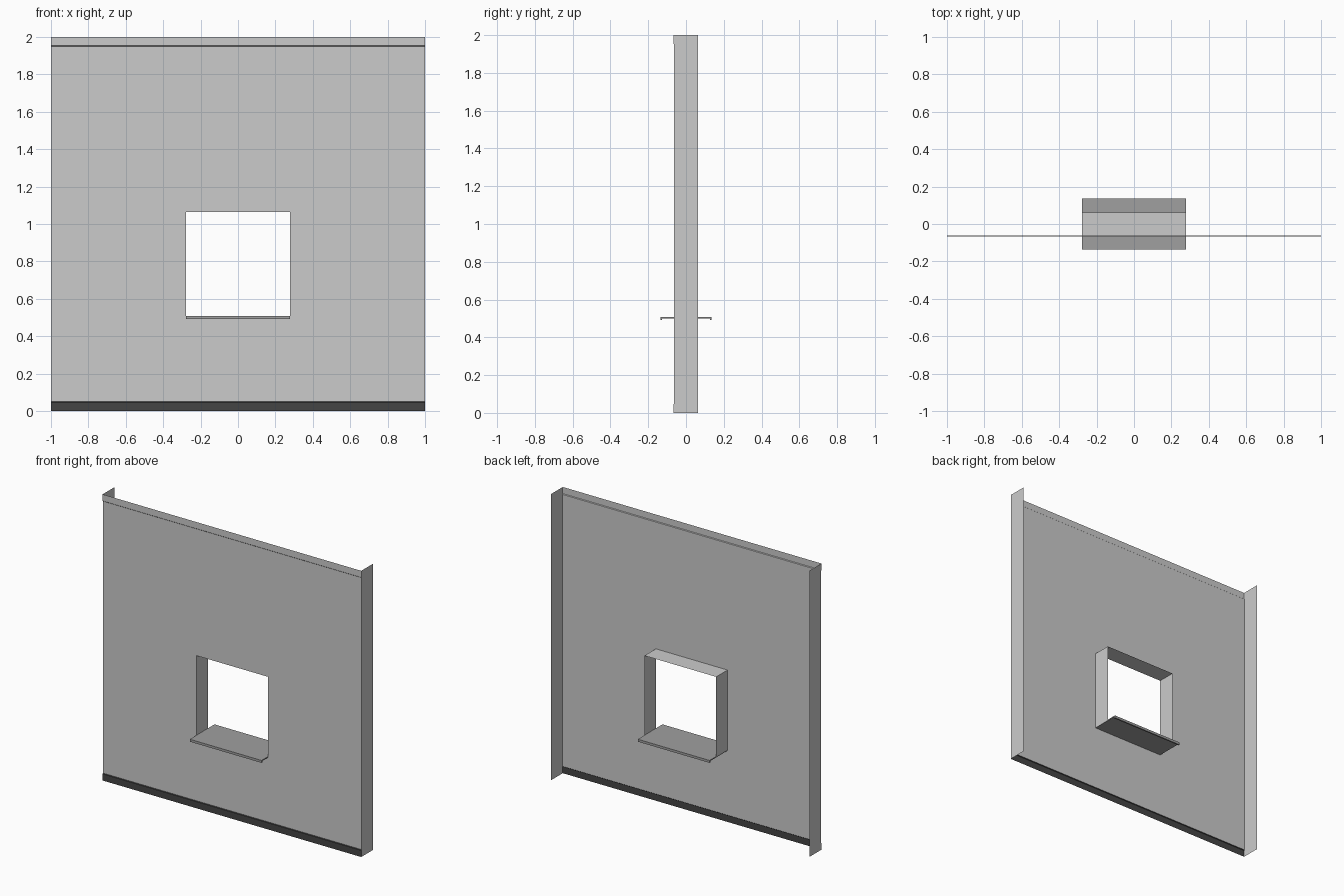
import bpy, bmesh

if "Cube" in bpy.data.objects:
    bpy.data.objects.remove(bpy.data.objects["Cube"])

FRONT, BACK, TRIM = -0.0625, 0.0625, -0.067   # wall depth and trim offset
HALF, HEIGHT, STRIP = 1.0, 2.0, 0.05
WIN, SILL_Z, HEAD_Z = 0.277, 0.505, 1.064


def material(name, value):
    mat = bpy.data.materials.new(name)
    mat.diffuse_color = (value, value, value, 1)
    mat.use_nodes = True
    mat.node_tree.nodes["Principled BSDF"].inputs["Base Color"].default_value = mat.diffuse_color
    return mat


def mesh_object(name, faces, mat=None):
    """Flat-shaded object from a list of polygons."""
    bm = bmesh.new()
    for pts in faces:
        bm.faces.new([bm.verts.new(p) for p in pts])
    bmesh.ops.remove_doubles(bm, verts=bm.verts, dist=1e-5)
    mesh = bpy.data.meshes.new(name)
    bm.to_mesh(mesh)
    bm.free()
    obj = bpy.data.objects.new(name, mesh)
    bpy.context.collection.objects.link(obj)
    if mat:
        mesh.materials.append(mat)
    return obj


def sweep(profile, half, closed=False):
    """Quads made by stretching a (y, z) profile along x."""
    nxt = profile[1:] + (profile[:1] if closed else [])
    return [[(-half, *a), (half, *a), (half, *b), (-half, *b)]
            for a, b in zip(profile, nxt)]


# Front sheet with the window opening left out
xs = [-HALF, -WIN, WIN, HALF]
zs = [STRIP, SILL_Z, HEAD_Z, HEIGHT - STRIP]
mesh_object("wall_sheet", [
    [(xs[i], FRONT, zs[j]), (xs[i + 1], FRONT, zs[j]),
     (xs[i + 1], FRONT, zs[j + 1]), (xs[i], FRONT, zs[j + 1])]
    for i in range(3) for j in range(3) if (i, j) != (1, 1)])

# Baseboard and top trim, each slightly proud of the wall
base = [(TRIM, 0), (TRIM, STRIP - 0.004), (FRONT, STRIP)]
top = [(FRONT, HEIGHT - STRIP), (TRIM, HEIGHT - STRIP + 0.004), (TRIM, HEIGHT)]
mesh_object("baseboard", sweep(base, HALF), material("dark_trim", 0.06))
mesh_object("top_trim", sweep(top, HALF), material("mid_trim", 0.55))

# End flanges follow the wall profile
for side, s in (("left", -1), ("right", 1)):
    outline = [(BACK, 0)] + base + top + [(BACK, HEIGHT)]
    pts = [(s * HALF, y, z) for y, z in outline]
    mesh_object(side + "_flange", [pts[::-s]])

# Window reveal: two jambs and the head
loop = [(-WIN, SILL_Z), (-WIN, HEAD_Z), (WIN, HEAD_Z), (WIN, SILL_Z)]
mesh_object("window_reveal", [
    [(a[0], FRONT, a[1]), (b[0], FRONT, b[1]),
     (b[0], BACK, b[1]), (a[0], BACK, a[1])]
    for a, b in zip(loop, loop[1:])])

# Window sill with a drip lip on both long edges
half_sill = [(0.126, 0.501), (0.126, 0.491), (0.136, 0.491), (0.136, 0.508)]
sill = half_sill + [(-y, z) for y, z in reversed(half_sill)]
ends = [[(x, y, z) for y, z in sill] for x in (-WIN, WIN)]
ends[0].reverse()
mesh_object("window_sill", sweep(sill, WIN, True) + ends, material("sill_grey", 0.35))
